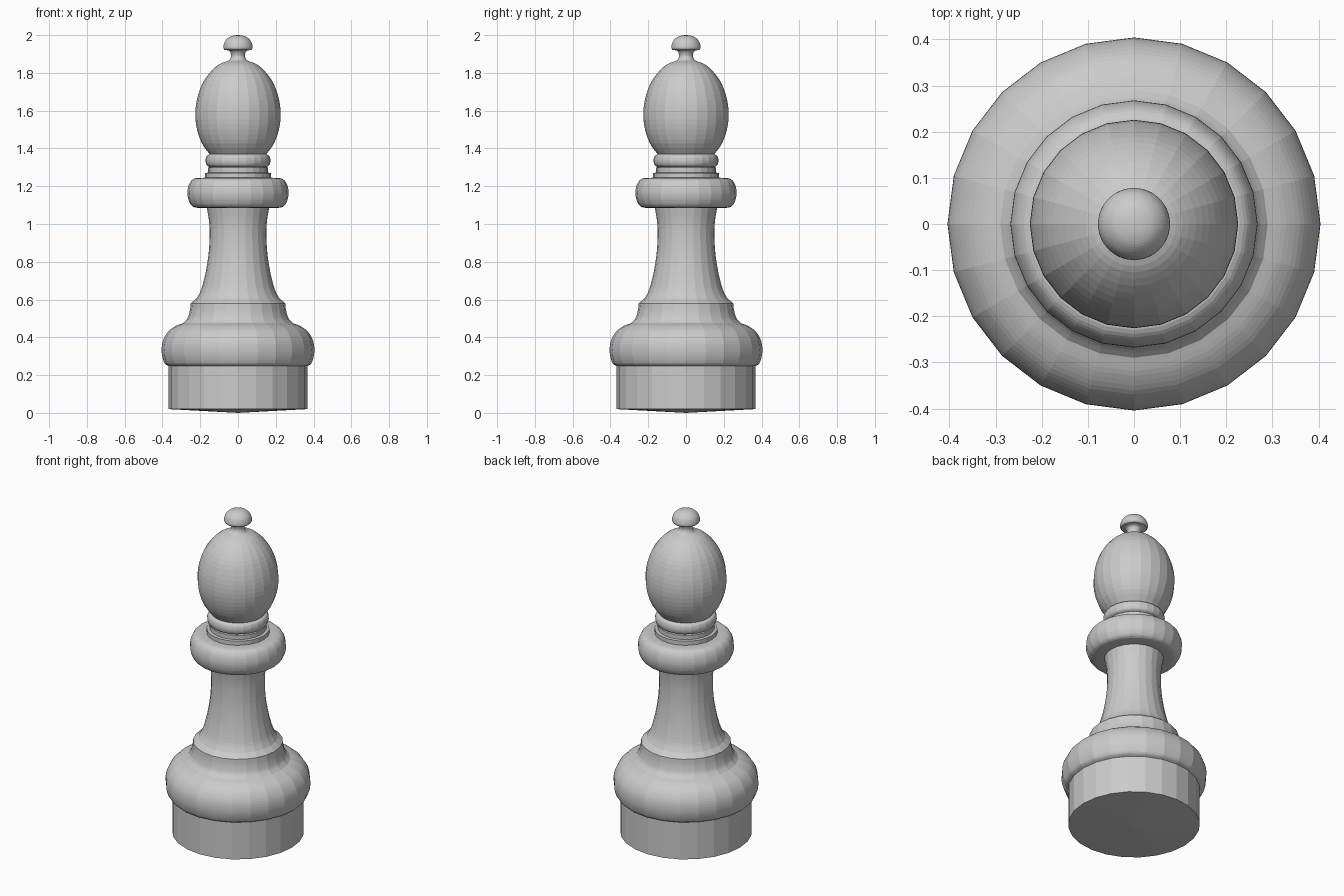
import bpy
import math

cube = bpy.data.objects.get("Cube")
if cube:
    bpy.data.objects.remove(cube, do_unlink=True)

grey = bpy.data.materials.new("light_grey")
grey.use_nodes = True
grey.diffuse_color = (0.6, 0.6, 0.6, 1)
grey.node_tree.nodes["Principled BSDF"].inputs["Base Color"].default_value = (0.6, 0.6, 0.6, 1)


def smooth_curve(points, steps):
    """Run a Catmull-Rom curve through the profile points."""
    ext = [points[0]] + points + [points[-1]]
    out = []
    for a, b, c, d in zip(ext, ext[1:], ext[2:], ext[3:]):
        for i in range(steps):
            t = i / steps
            out.append(tuple(
                0.5 * (2 * q + (r - p) * t + (2 * p - 5 * q + 4 * r - s) * t * t
                       + (3 * q - p - 3 * r + s) * t ** 3)
                for p, q, r, s in zip(a, b, c, d)))
    return out + [points[-1]]


def lathe(name, profile, steps=1, sides=24):
    """Turn a (radius, height) profile, listed bottom to top, about z."""
    rings = smooth_curve(profile, steps) if steps > 1 else profile
    verts, rows, faces = [], [], []
    for r, z in rings:
        count = sides if r > 1e-4 else 1
        rows.append([len(verts) + (i if count > 1 else 0) for i in range(sides)])
        for i in range(count):
            a = 2 * math.pi * i / sides
            verts.append((r * math.cos(a), r * math.sin(a), z))
    for low, high in zip(rows, rows[1:]):
        for i in range(sides):
            j = (i + 1) % sides
            loop = [low[i], low[j], high[j], high[i]]
            faces.append(list(dict.fromkeys(loop)))
    mesh = bpy.data.meshes.new(name)
    mesh.from_pydata(verts, [], faces)
    mesh.materials.append(grey)
    obj = bpy.data.objects.new(name, mesh)
    bpy.context.collection.objects.link(obj)
    return obj


# Foot with a very shallow conical underside
lathe("foot", [(0, 0), (0.367, 0.02), (0.367, 0.247)])

# Swelling base and the flare above it
lathe("base_bulge", [(0.367, 0.247), (0.39, 0.265), (0.404, 0.32), (0.398, 0.38),
                     (0.37, 0.43), (0.33, 0.46), (0.29, 0.475)], 4)
lathe("base_flare", [(0.29, 0.475), (0.268, 0.5), (0.255, 0.54), (0.25, 0.58)], 4)
lathe("base_step", [(0.25, 0.58), (0.22, 0.605)])

# Waisted stem
lathe("stem", [(0.22, 0.605), (0.196, 0.65), (0.172, 0.74), (0.155, 0.85),
               (0.15, 0.95), (0.154, 1.02), (0.165, 1.085)], 4)

# Collar and thin rings
lathe("collar", [(0.165, 1.085), (0.23, 1.088), (0.257, 1.115), (0.268, 1.165),
                 (0.257, 1.215), (0.23, 1.241), (0.175, 1.245)], 4)
lathe("collar_disc", [(0.175, 1.245), (0.175, 1.27), (0.158, 1.272),
                      (0.158, 1.298), (0.152, 1.302)])
lathe("neck_ring", [(0.152, 1.302), (0.166, 1.312), (0.172, 1.335),
                    (0.166, 1.36), (0.15, 1.37)], 4)

# Egg-shaped head
lathe("head", [(0.15, 1.37), (0.19, 1.425), (0.217, 1.5), (0.226, 1.58),
               (0.217, 1.66), (0.19, 1.74), (0.15, 1.8), (0.105, 1.842),
               (0.07, 1.858)], 3)

# Finial on top
lathe("finial_neck", [(0.07, 1.858), (0.047, 1.868), (0.036, 1.89),
                      (0.045, 1.915), (0.07, 1.922)], 4, 48)
lathe("finial_knob", [(0.07, 1.922), (0.078, 1.935), (0.07, 1.965),
                      (0.05, 1.987), (0.026, 1.997), (0, 2)], 4, 48)
